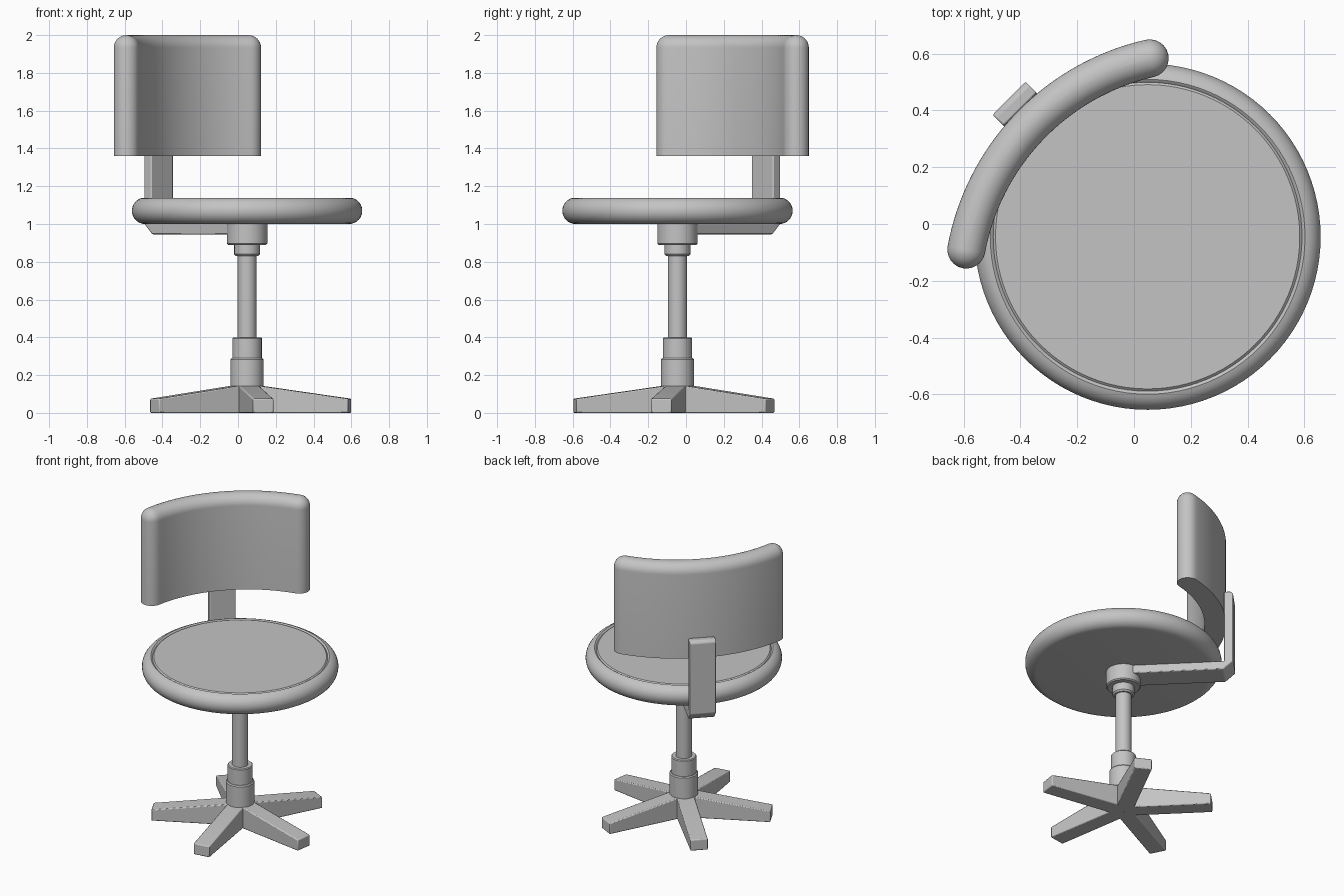
import bpy, bmesh
from math import sin, cos, pi, radians, sqrt
from mathutils import Matrix, Vector

cube = bpy.data.objects.get("Cube")
if cube:
    bpy.data.objects.remove(cube, do_unlink=True)

grey = bpy.data.materials.new("plain grey")
grey.use_nodes = True
COLOUR = (0.55, 0.55, 0.55, 1)
grey.diffuse_color = COLOUR
for node in grey.node_tree.nodes:
    if node.type == 'BSDF_PRINCIPLED':
        node.inputs["Base Color"].default_value = COLOUR

AXIS = Vector((0.048, -0.045, 0))      # centre of the column and seat
BACK = radians(135)                    # direction the backrest lies in


def finish(name, bm, angle=0, bevel=0):
    """Turn a bmesh into a shaded object standing on the chair axis."""
    bmesh.ops.recalc_face_normals(bm, faces=bm.faces)
    mesh = bpy.data.meshes.new(name)
    bm.to_mesh(mesh)
    bm.free()
    mesh.materials.append(grey)
    obj = bpy.data.objects.new(name, mesh)
    bpy.context.collection.objects.link(obj)
    obj.matrix_world = Matrix.Translation(AXIS) @ Matrix.Rotation(angle, 4, 'Z')
    if bevel:
        mod = obj.modifiers.new("soft edges", 'BEVEL')
        mod.width = bevel
        mod.segments = 2
    bpy.ops.object.select_all(action='DESELECT')
    obj.select_set(True)
    bpy.context.view_layer.objects.active = obj
    bpy.ops.object.shade_smooth_by_angle(angle=radians(35))
    return obj


def loft(name, rings, bevel=0):
    """Join closed rings of points and cap both ends."""
    bm = bmesh.new()
    rows = [[bm.verts.new(p) for p in ring] for ring in rings]
    n = len(rows[0])
    for a, b in zip(rows, rows[1:]):
        for i in range(n):
            j = (i + 1) % n
            bm.faces.new((a[i], a[j], b[j], b[i]))
    bm.faces.new(rows[0])
    bm.faces.new(rows[-1])
    return finish(name, bm, bevel=bevel)


def lathe(name, profile, sides=48):
    """Revolve (radius, height) points around the chair axis."""
    turns = [2 * pi * i / sides for i in range(sides)]
    return loft(name, [[(r * cos(t), r * sin(t), z) for t in turns] for r, z in profile])


def extrude_profile(name, profile, width, angle, bevel):
    """Extrude a side profile (distance, height) to a width, then turn it."""
    bm = bmesh.new()
    sides = [[bm.verts.new((d, s * width / 2, z)) for d, z in profile] for s in (-1, 1)]
    for side in sides:
        bm.faces.new(side)
    n = len(profile)
    for i in range(n):
        j = (i + 1) % n
        bm.faces.new((sides[0][i], sides[0][j], sides[1][j], sides[1][i]))
    return finish(name, bm, angle, bevel)


# Seat: flat cushion with a fully rounded rim and a shallow seam
RIM = 0.07
rim = [(0.54 + RIM * cos(a), 1.07 + RIM * sin(a))
       for a in (radians(-90 + 12 * i) for i in range(15))]
lathe("seat", rim + [(0.55, 1.136), (0.544, 1.13), (0.536, 1.137)], 96)

# Central column, from the underside of the seat down to the base
lathe("seat_hub", [(0.1, 0.89), (0.107, 0.897), (0.107, 1.003)])
lathe("hub_collar", [(0.06, 0.83), (0.068, 0.84), (0.068, 0.895)])
lathe("column", [(0.05, 0.35), (0.05, 0.86)])
lathe("upper_sleeve", [(0.078, 0.25), (0.078, 0.395), (0.073, 0.4)])
lathe("lower_sleeve", [(0.088, 0.12), (0.088, 0.283), (0.082, 0.29)])

# Star base: five tapering legs
for i in range(5):
    extrude_profile(f"base_leg_{i + 1}",
                    [(0, 0), (0.55, 0), (0.55, 0.075), (0.075, 0.143), (0, 0.143)],
                    0.11, BACK + i * 2 * pi / 5, 0.006)

# Bent support bar running under the seat and up behind the backrest
extrude_profile("back_support",
                [(0.06, 0.945), (0.63, 0.945), (0.69, 1.0), (0.69, 1.485), (0.675, 1.5),
                 (0.635, 1.5), (0.635, 1.003), (0.06, 1.003)],
                0.165, BACK, 0.006)

# Backrest: curved pad with round ends and top, flat underneath
PAD, ARC_R, TOP, BOTTOM = 0.067, 0.85, 2.0, 1.36
ARC_CENTRE = Vector((0.245, -0.245, 0)) - AXIS
START, END = radians(102.9), radians(169.5)


def pad_outline(half, z):
    points = []
    steps, cap = 32, 12

    def add(r, t):
        points.append(ARC_CENTRE + Vector((r * cos(t), r * sin(t), z)))

    def add_cap(t, first):
        c = ARC_CENTRE + Vector((ARC_R * cos(t), ARC_R * sin(t), z))
        for k in range(1, cap):
            a = first + pi * k / cap
            points.append(c + Vector((half * cos(a), half * sin(a), 0)))

    for i in range(steps + 1):
        add(ARC_R + half, START + (END - START) * i / steps)
    add_cap(END, END)
    for i in range(steps + 1):
        add(ARC_R - half, END + (START - END) * i / steps)
    add_cap(START, START + pi)
    return points


layers = [pad_outline(PAD, BOTTOM)]
for i in range(10):
    rise = PAD * sin(radians(9.6 * i))
    layers.append(pad_outline(sqrt(PAD ** 2 - rise ** 2), TOP - PAD + rise))
loft("backrest", layers)
